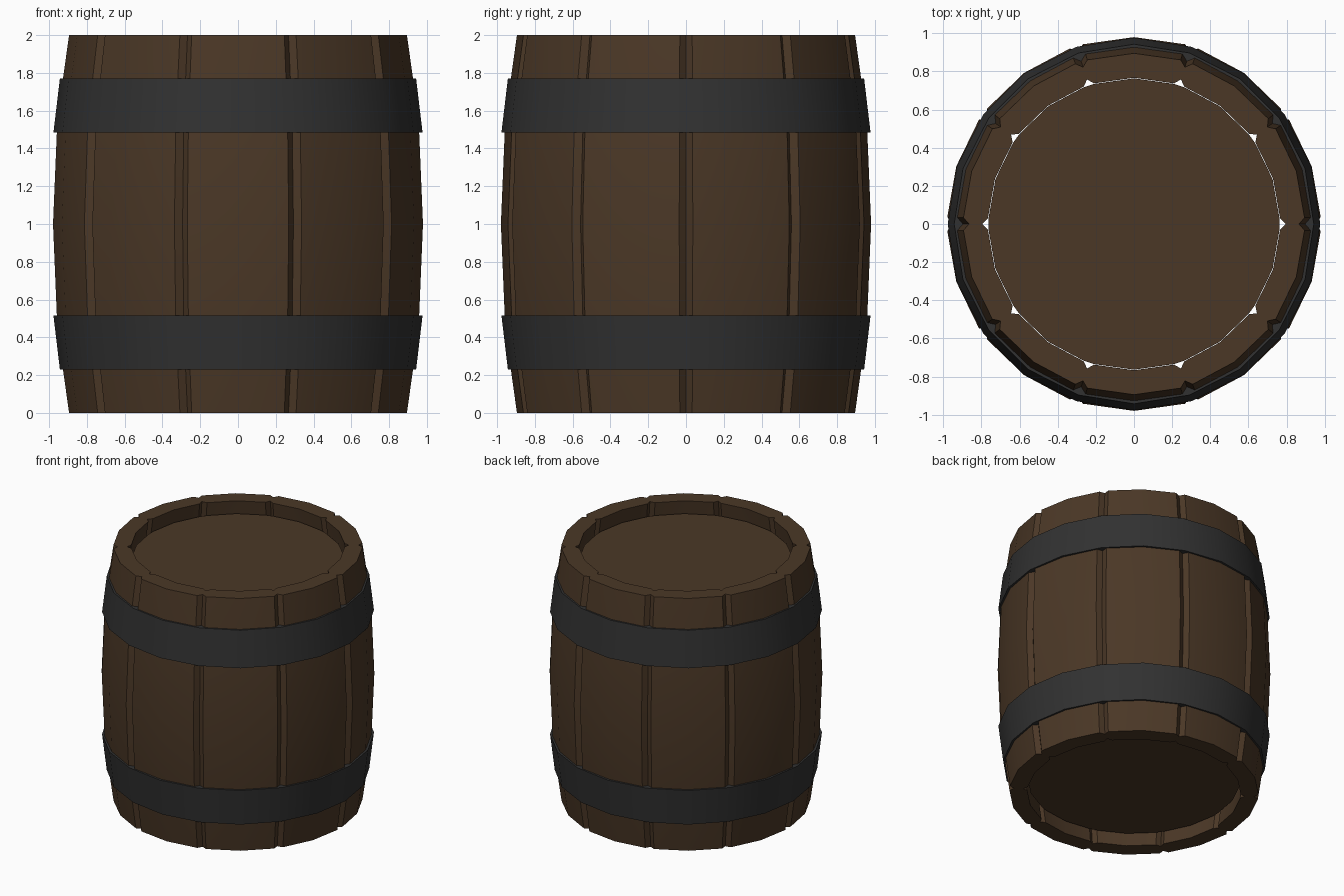
import bpy, bmesh, math

if "Cube" in bpy.data.objects:
    bpy.data.objects.remove(bpy.data.objects["Cube"])

def material(name, rgb):
    m = bpy.data.materials.new(name)
    m.diffuse_color = (*rgb, 1)
    m.use_nodes = True
    m.node_tree.nodes["Principled BSDF"].inputs["Base Color"].default_value = m.diffuse_color
    return m

wood = material("dark brown wood", (0.070, 0.039, 0.0195))
iron = material("dark iron", (0.031, 0.031, 0.031))

def finish(name, bm, mat):
    bmesh.ops.recalc_face_normals(bm, faces=bm.faces)
    me = bpy.data.meshes.new(name)
    bm.to_mesh(me)
    bm.free()
    me.materials.append(mat)
    ob = bpy.data.objects.new(name, me)
    bpy.context.collection.objects.link(ob)
    bpy.ops.object.select_all(action='DESELECT')
    ob.select_set(True)
    bpy.context.view_layer.objects.active = ob
    bpy.ops.object.shade_smooth_by_angle(angle=math.radians(25))
    return ob

def revolve(name, profile, angles, mat):
    """Closed ring from (radius, z, seam offset) points; angles are (degrees, is_seam)."""
    bm = bmesh.new()
    cols = []
    for a, seam in angles:
        t = math.radians(a)
        col = []
        for r, z, off in profile:
            q = r + off * seam
            col.append(bm.verts.new((q * math.cos(t), q * math.sin(t), z)))
        cols.append(col)
    n, m = len(cols), len(profile)
    for i in range(n):
        a, b = cols[i], cols[(i + 1) % n]
        for j in range(m):
            k = (j + 1) % m
            bm.faces.new((a[j], b[j], b[k], a[k]))
    return finish(name, bm, mat)

# Ten staves with V grooves at every seam, outside and inside
bulge = [(0.895, 0), (0.93, 0.25), (0.96, 0.52), (0.98, 1.0),
         (0.96, 1.48), (0.93, 1.75), (0.895, 2.0)]
outer = [(r, z, -0.03) for r, z in bulge]
inner = [(r - 0.128, z, 0.03) for r, z in reversed(bulge)]
angles = []
for s in range(10):
    angles += [(36 * s, 1), (36 * s + 2.1, 0), (36 * s + 18, 0), (36 * s + 33.9, 0)]
revolve("staves", outer + inner, angles, wood)

# Iron hoops, mirrored about mid height
hoop_angles = [(18 * i, 0) for i in range(20)]
half = [(0.943, 0.23, 0), (0.977, 0.515, 0), (0.93, 0.515, 0), (0.896, 0.23, 0)]
revolve("lower_hoop", half, hoop_angles, iron)
revolve("upper_hoop", [(r, 2 - z, o) for r, z, o in half], hoop_angles, iron)

# Recessed flat heads
for name, z in (("bottom_head", 0.1), ("top_head", 1.9)):
    bm = bmesh.new()
    ring = [bm.verts.new((0.764 * math.cos(math.radians(a)), 0.764 * math.sin(math.radians(a)), z))
            for a, seam in angles if not seam]
    f = bm.faces.new(ring)
    # thin board, thickened towards the inside of the barrel
    ext = bmesh.ops.extrude_face_region(bm, geom=[f], use_keep_orig=True)
    for v in ext["geom"]:
        if isinstance(v, bmesh.types.BMVert):
            v.co.z += 0.02 if z < 1 else -0.02
    finish(name, bm, wood)
